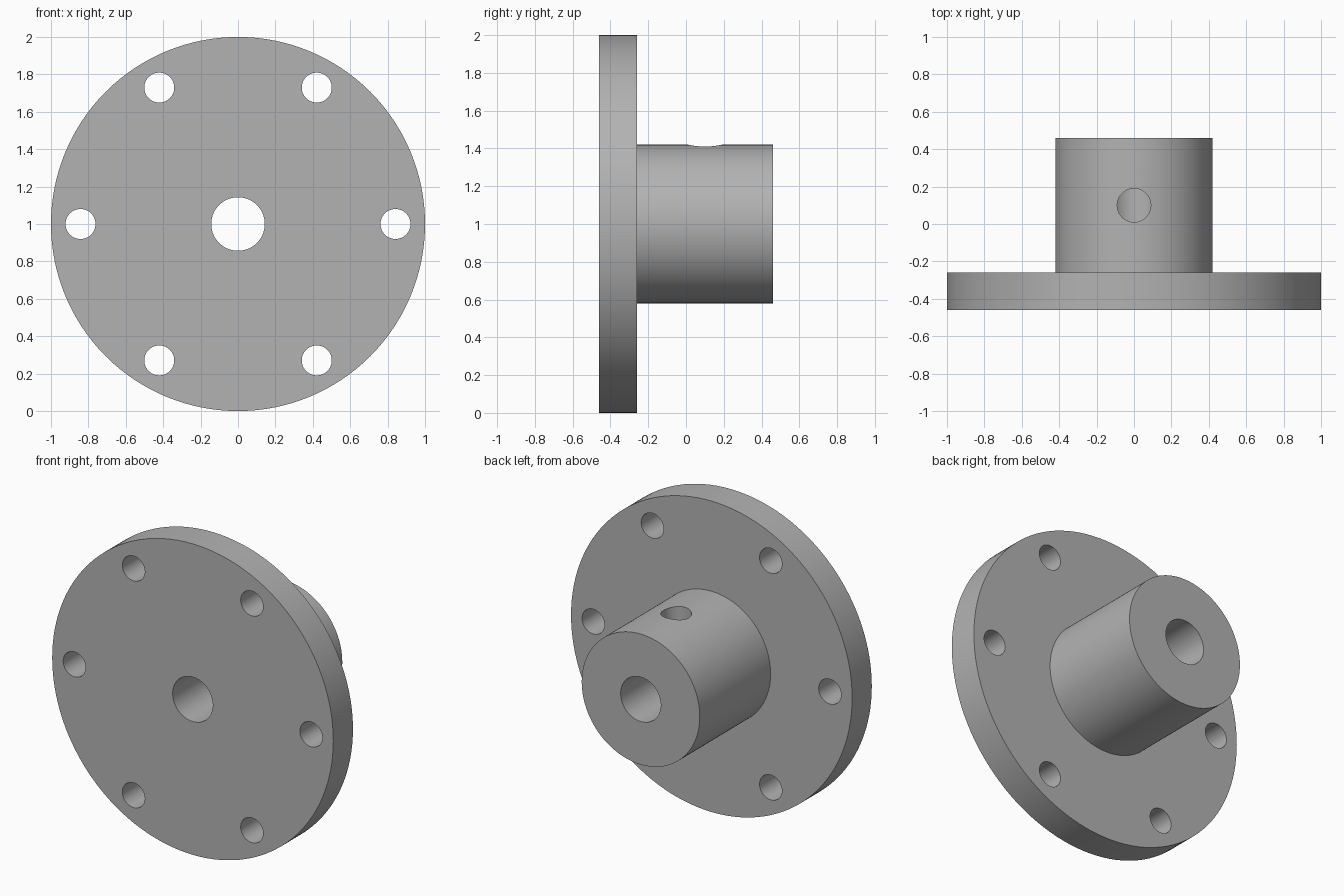
import bpy
import bmesh
from math import cos, sin, pi, radians
from mathutils import Vector, Matrix

default = bpy.data.objects.get("Cube")
if default:
    bpy.data.objects.remove(default, do_unlink=True)

FRONT, STEP, BACK = -0.46, -0.26, 0.46
FLANGE_R, HUB_R, BORE_R = 1.0, 0.42, 0.143
BOLT_R, BOLT_CIRCLE = 0.08, 0.842
SCREW_R, SCREW_Y = 0.09, 0.1
AXIS_Z = 1.0

grey = bpy.data.materials.new("machined grey")
grey.use_nodes = True
grey.diffuse_color = (0.45, 0.45, 0.45, 1)
grey.node_tree.nodes["Principled BSDF"].inputs["Base Color"].default_value = grey.diffuse_color


def add_object(name, bm):
    bmesh.ops.recalc_face_normals(bm, faces=bm.faces)
    mesh = bpy.data.meshes.new(name)
    bm.to_mesh(mesh)
    bm.free()
    mesh.materials.append(grey)
    obj = bpy.data.objects.new(name, mesh)
    bpy.context.collection.objects.link(obj)
    return obj


def lathe(name, profile, steps):
    """Revolve a closed (radius, y) profile around the part's y axis."""
    bm = bmesh.new()
    verts = [bm.verts.new((r, y, AXIS_Z)) for r, y in profile]
    edges = [bm.edges.new((v, verts[(i + 1) % len(verts)])) for i, v in enumerate(verts)]
    bmesh.ops.spin(bm, geom=verts + edges, cent=(0, 0, AXIS_Z), axis=(0, 1, 0),
                   angle=2 * pi, steps=steps, use_merge=False)
    bmesh.ops.remove_doubles(bm, verts=bm.verts, dist=0.0001)
    return add_object(name, bm)


def add_cylinder(bm, center, radius, depth, rotation):
    bmesh.ops.create_cone(bm, cap_ends=True, segments=48, radius1=radius, radius2=radius,
                          depth=depth, matrix=Matrix.Translation(center) @ rotation)


# Flange, hub and through bore as one turned body
body = lathe("flanged_hub", [(BORE_R, FRONT), (FLANGE_R, FRONT), (FLANGE_R, STEP),
                             (HUB_R, STEP), (HUB_R, BACK), (BORE_R, BACK)], 128)

# Six bolt holes and one set screw hole from the top of the hub into the bore
holes = bmesh.new()
along_y = Matrix.Rotation(pi / 2, 4, "X")
for i in range(6):
    a = i * pi / 3
    center = Vector((BOLT_CIRCLE * cos(a), (FRONT + STEP) / 2, AXIS_Z + BOLT_CIRCLE * sin(a)))
    add_cylinder(holes, center, BOLT_R, 0.4, along_y)
screw_depth = 0.5
add_cylinder(holes, Vector((0, SCREW_Y, AXIS_Z + screw_depth / 2)), SCREW_R, screw_depth, Matrix())
cutter = add_object("hole_cutter", holes)
cutter.hide_render = True

cut = body.modifiers.new("holes", "BOOLEAN")
cut.operation = "DIFFERENCE"
cut.solver = "EXACT"
cut.object = cutter

bpy.ops.object.select_all(action="DESELECT")
body.select_set(True)
bpy.context.view_layer.objects.active = body
bpy.ops.object.modifier_apply(modifier=cut.name)
bpy.data.objects.remove(cutter, do_unlink=True)
bpy.ops.object.shade_smooth_by_angle(angle=radians(30))
